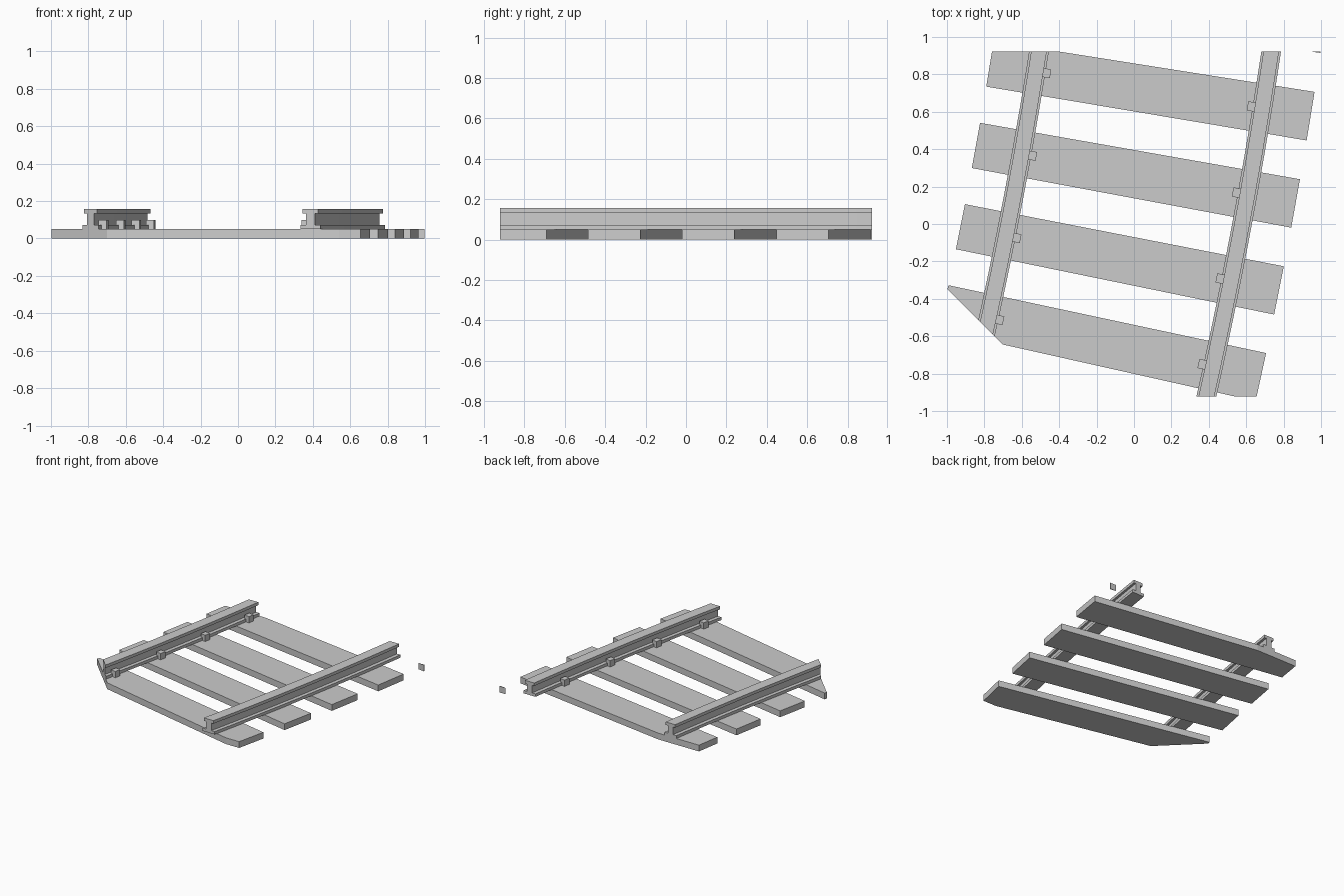
import bpy, bmesh
from math import sin, cos, radians

if "Cube" in bpy.data.objects:
    bpy.data.objects.remove(bpy.data.objects["Cube"])

# The track is part of a large circle, trimmed to a tile with one cut corner
CX, CY = -25.05, 4.81
FIRST, STEP = 9.25, 1.03          # angle of first full sleeper and pitch, degrees
CUTS = [((0, 0.922, 0), (0, 1, 0)), ((0, -0.922, 0), (0, -1, 0)),
        ((-1.345, 0, 0), (-1, -1, 0))]


def polar(r, deg, z):
    a = radians(deg)
    return (CX + r * cos(a), CY - r * sin(a), z)


def sweep(name, profile, angles):
    """Sweep a closed (radius, z) profile around the track centre, then trim it."""
    bm = bmesh.new()
    rings = [[bm.verts.new(polar(r, a, z)) for r, z in profile] for a in angles]
    n = len(profile)
    for p, q in zip(rings, rings[1:]):
        for i in range(n):
            j = (i + 1) % n
            bm.faces.new((p[i], p[j], q[j], q[i]))
    bm.faces.new(rings[0])
    bm.faces.new(rings[-1][::-1])
    for co, no in CUTS:
        geom = bm.verts[:] + bm.edges[:] + bm.faces[:]
        bmesh.ops.bisect_plane(bm, geom=geom, plane_co=co, plane_no=no,
                               clear_outer=True)
        border = [e for e in bm.edges if e.is_boundary]
        if border:
            bmesh.ops.holes_fill(bm, edges=border, sides=0)
    bmesh.ops.recalc_face_normals(bm, faces=bm.faces[:])
    mesh = bpy.data.meshes.new(name)
    bm.to_mesh(mesh)
    bm.free()
    obj = bpy.data.objects.new(name, mesh)
    bpy.context.collection.objects.link(obj)
    return obj


def rect(r0, r1, z0, z1):
    return [(r0, z0), (r1, z0), (r1, z1), (r0, z1)]


# Sleepers (the one before the first leaves only a sliver inside the tile)
for k in range(-1, 4):
    a = FIRST + k * STEP
    sweep(f"sleeper_{k + 2}", rect(24.6, 26.337, 0, 0.05), [a - 0.286, a + 0.286])

# Rails with foot, web and head
half = [(0.052, 0.05), (0.052, 0.073), (0.023, 0.073),
        (0.023, 0.133), (0.041, 0.133), (0.041, 0.157)]
rail_angles = [FIRST + STEP * i / 2 for i in range(-3, 11)]
for side, r in (("left", 24.848), ("right", 26.075)):
    profile = [(r + w, z) for w, z in half] + [(r - w, z) for w, z in half[::-1]]
    sweep(f"{side}_rail", profile, rail_angles)

# Clips on the inner side of each rail, one per sleeper
for k in range(4):
    a = FIRST + k * STEP
    for side, r0, r1 in (("left", 24.885, 24.928), ("right", 25.995, 26.038)):
        sweep(f"{side}_clip_{k + 1}", rect(r0, r1, 0.05, 0.1), [a - 0.055, a + 0.055])
